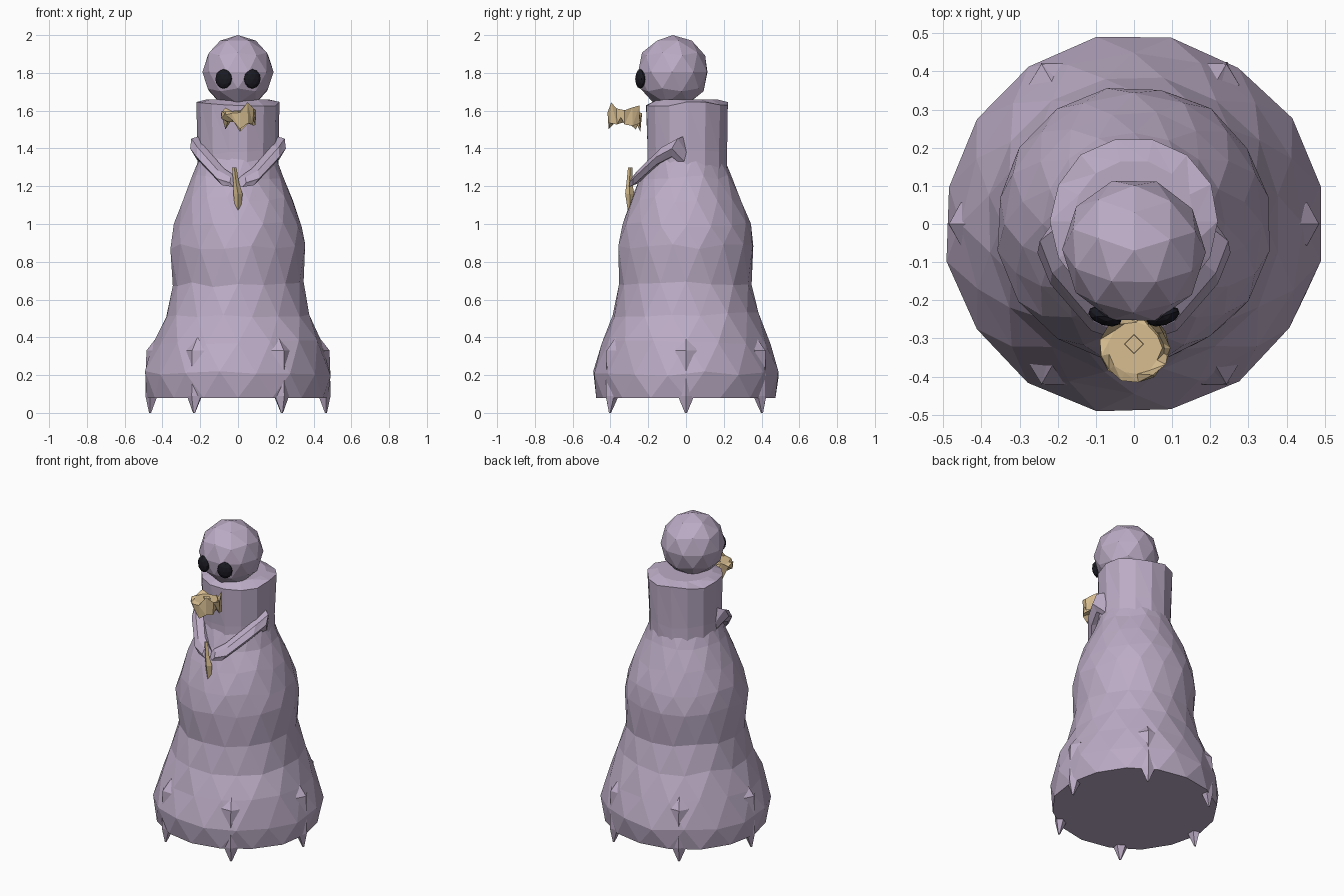
import bpy, bmesh, random
from math import cos, sin, pi
from mathutils import Vector

random.seed(4)
if "Cube" in bpy.data.objects:
    bpy.data.objects.remove(bpy.data.objects["Cube"])


def material(name, rgb):
    mat = bpy.data.materials.new(name)
    mat.use_nodes = True
    mat.diffuse_color = (*rgb, 1)
    mat.node_tree.nodes["Principled BSDF"].inputs["Base Color"].default_value = (*rgb, 1)
    return mat


LILAC = material("pale lilac", (0.50, 0.41, 0.56))
BLACK = material("ink black", (0.01, 0.01, 0.016))
TAN = material("biscuit tan", (0.68, 0.51, 0.28))


def finish(name, bm, mat):
    bmesh.ops.recalc_face_normals(bm, faces=bm.faces)
    mesh = bpy.data.meshes.new(name)
    bm.to_mesh(mesh)
    bm.free()
    mesh.materials.append(mat)
    obj = bpy.data.objects.new(name, mesh)
    bpy.context.collection.objects.link(obj)
    return obj


def loft(name, stations, sides, mat, u=Vector((1, 0, 0)), v=Vector((0, 1, 0)),
         jitter=0.0, stagger=0.0):
    """Skin rings of (centre, radius along u, radius along v), closed at both ends."""
    bm = bmesh.new()
    rings = []
    for k, (c, ru, rv) in enumerate(stations):
        ring = []
        for i in range(sides):
            a = 2 * pi * (i + stagger * (k % 2)) / sides
            wob = 1 + random.uniform(-jitter, jitter)
            co = Vector(c) + u * ru * cos(a) * wob + v * rv * sin(a) * wob
            if 0 < k < len(stations) - 1:
                co.z += random.uniform(-jitter, jitter)
            ring.append(bm.verts.new(co))
        rings.append(ring)
    for k in range(len(rings) - 1):
        a, b = rings[k], rings[k + 1]
        for i in range(sides):
            j = (i + 1) % sides
            if stagger and k % 2:
                bm.faces.new((a[i], a[j], b[j]))
                bm.faces.new((a[i], b[j], b[i]))
            else:
                bm.faces.new((a[i], a[j], b[i]))
                bm.faces.new((a[j], b[j], b[i]))
    bm.faces.new(rings[0])
    bm.faces.new(rings[-1])
    return finish(name, bm, mat)


def upright(profile, x=0, y=0):
    return [((x, y, z), r, r) for z, r in profile]


def ball(name, centre, scale, detail, mat, turn=0.0):
    bm = bmesh.new()
    bmesh.ops.create_icosphere(bm, subdivisions=detail, radius=1)
    for vert in bm.verts:
        vert.co = Vector([p * s for p, s in zip(vert.co, scale)])
    obj = finish(name, bm, mat)
    obj.location = centre
    obj.rotation_euler.z = turn
    return obj


# Bell shaped body
loft("body", upright([(0.08, 0.48), (0.21, 0.495), (0.37, 0.45), (0.52, 0.39),
                      (0.68, 0.35), (0.88, 0.36), (1.0, 0.34), (1.13, 0.295),
                      (1.25, 0.24), (1.36, 0.2)]),
     16, LILAC, jitter=0.015, stagger=0.5)

# Collar and head
loft("neck", upright([(1.24, 0.215), (1.38, 0.214), (1.635, 0.222), (1.66, 0.16)], 0, 0.007),
     14, LILAC, jitter=0.012)
ball("head", (0, -0.07, 1.805), (0.188, 0.192, 0.195), 2, LILAC, 0.3)

# Pointed feet around the hem, each with a fold rising up the body
for i in range(6):
    a = i * pi / 3
    out, side = Vector((cos(a), sin(a), 0)), Vector((-sin(a), cos(a), 0))
    loft(f"foot_{i + 1}", [(out * 0.465, 0.006, 0.006),
                           (out * 0.455 + Vector((0, 0, 0.09)), 0.035, 0.045),
                           (out * 0.44 + Vector((0, 0, 0.33)), 0.045, 0.06),
                           (out * 0.41 + Vector((0, 0, 0.40)), 0.02, 0.02)],
         5, LILAC, out, side)

# Arms folded to the chest, and the eyes
for s, side in ((1, "left"), (-1, "right")):
    u = Vector((s * 0.7, -0.55, -0.2)).normalized()
    v = Vector((s * 0.25, 0.3, 0.92)).normalized()
    loft(f"{side}_arm", [((s * 0.17, 0.04, 1.30), 0.025, 0.03),
                         ((s * 0.215, -0.045, 1.41), 0.05, 0.06),
                         ((s * 0.185, -0.13, 1.365), 0.045, 0.058),
                         ((s * 0.08, -0.255, 1.25), 0.042, 0.05),
                         ((s * 0.02, -0.285, 1.225), 0.03, 0.032)],
         6, LILAC, u, v)
    ball(f"{side}_eye", (s * 0.076, -0.242, 1.768), (0.046, 0.024, 0.052), 2, BLACK, s * 0.32)

# Lumpy biscuit in front of the mouth with a small raised knob
loft("biscuit", [((0, -0.325, 1.54), 0.06, 0.06), ((0, -0.325, 1.558), 0.09, 0.09),
                 ((0, -0.325, 1.58), 0.092, 0.09), ((0, -0.325, 1.595), 0.07, 0.07)],
     13, TAN, jitter=0.07)
loft("biscuit_knob", upright([(1.58, 0.03), (1.602, 0.024)], 0, -0.315), 4, TAN)

# Short stick held between the hands
loft("stick", [((0, -0.293, 1.05), 0.012, 0.012), ((0, -0.298, 1.16), 0.024, 0.024),
               ((-0.01, -0.30, 1.22), 0.015, 0.015), ((-0.02, -0.295, 1.30), 0.012, 0.012)],
     4, TAN)
